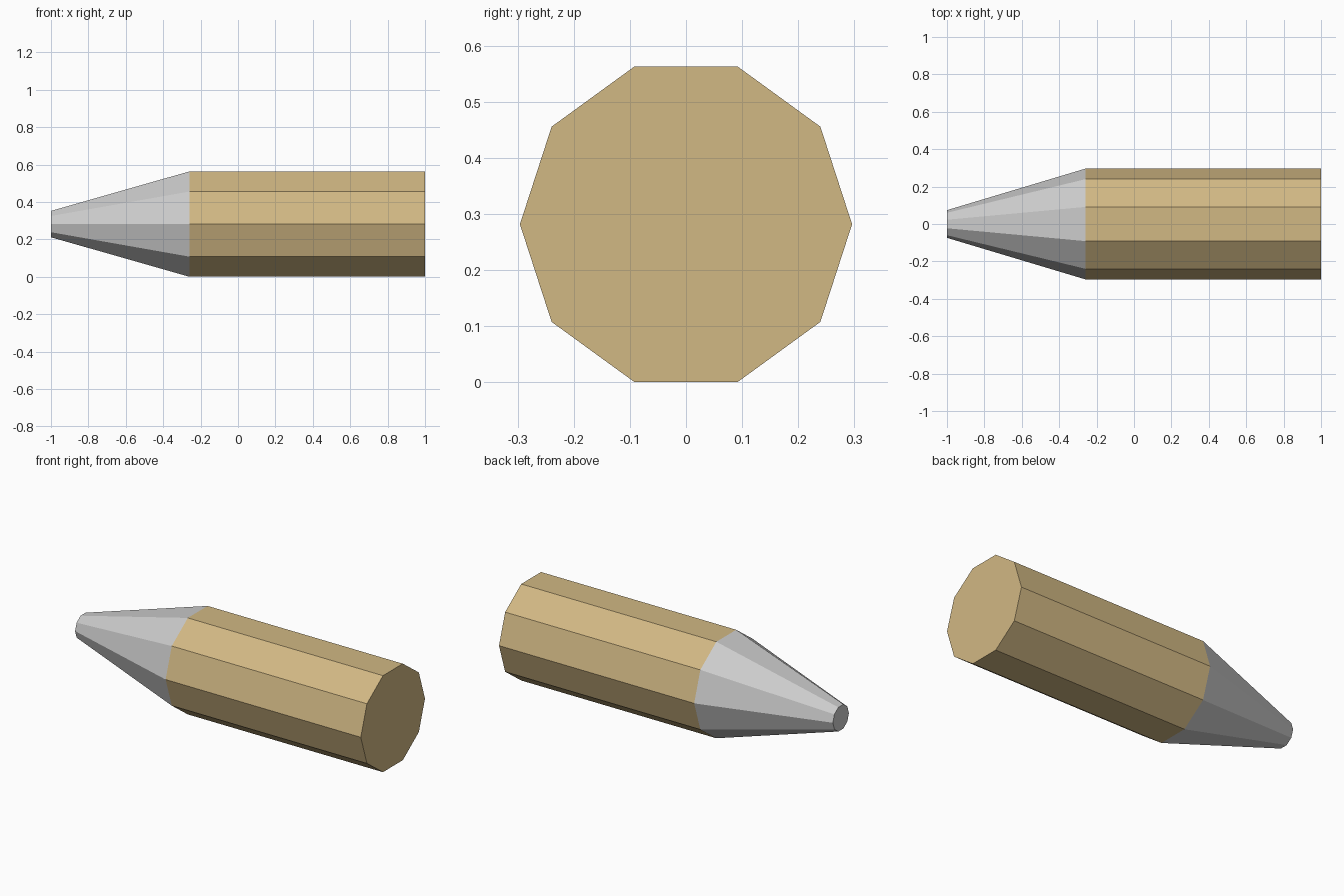
import bpy, bmesh
from math import cos, sin, pi

if "Cube" in bpy.data.objects:
    bpy.data.objects.remove(bpy.data.objects["Cube"])

SIDES = 10
R = 0.296                      # body corner radius
CZ = R * cos(pi / SIDES)       # axis height, so a flat side rests on z = 0


def tapered_part(name, x0, r0, x1, r1, cap_start, cap_end, color=None):
    """Ten-sided section along x, optionally closed at either end."""
    bm = bmesh.new()
    rings = []
    for x, r in ((x0, r0), (x1, r1)):
        rings.append([bm.verts.new((x, r * cos(2 * pi * i / SIDES),
                                    CZ + r * sin(2 * pi * i / SIDES)))
                      for i in range(SIDES)])
    a, b = rings
    for i in range(SIDES):
        j = (i + 1) % SIDES
        bm.faces.new((a[i], a[j], b[j], b[i]))
    if cap_start:
        bm.faces.new(a)
    if cap_end:
        bm.faces.new(b)
    bmesh.ops.recalc_face_normals(bm, faces=bm.faces)
    # an open tube can be recalculated inside out: check a side face
    side = next(f for f in bm.faces if len(f.verts) == 4)
    c = side.calc_center_median()
    if side.normal.y * c.y + side.normal.z * (c.z - CZ) < 0:
        bmesh.ops.reverse_faces(bm, faces=bm.faces)
    mesh = bpy.data.meshes.new(name)
    bm.to_mesh(mesh)
    bm.free()
    obj = bpy.data.objects.new(name, mesh)
    bpy.context.collection.objects.link(obj)
    if color:
        mat = bpy.data.materials.new(name + "_material")
        mat.diffuse_color = color
        mat.use_nodes = True
        mat.node_tree.nodes["Principled BSDF"].inputs["Base Color"].default_value = mat.diffuse_color
        mesh.materials.append(mat)
    return obj


# Tan body with a flat base
tapered_part("casing", -0.26, R, 1.0, R, False, True, (0.64, 0.48, 0.23, 1))
# Grey blunt nose
tapered_part("tip", -1.0, 0.074, -0.26, R, True, False)
